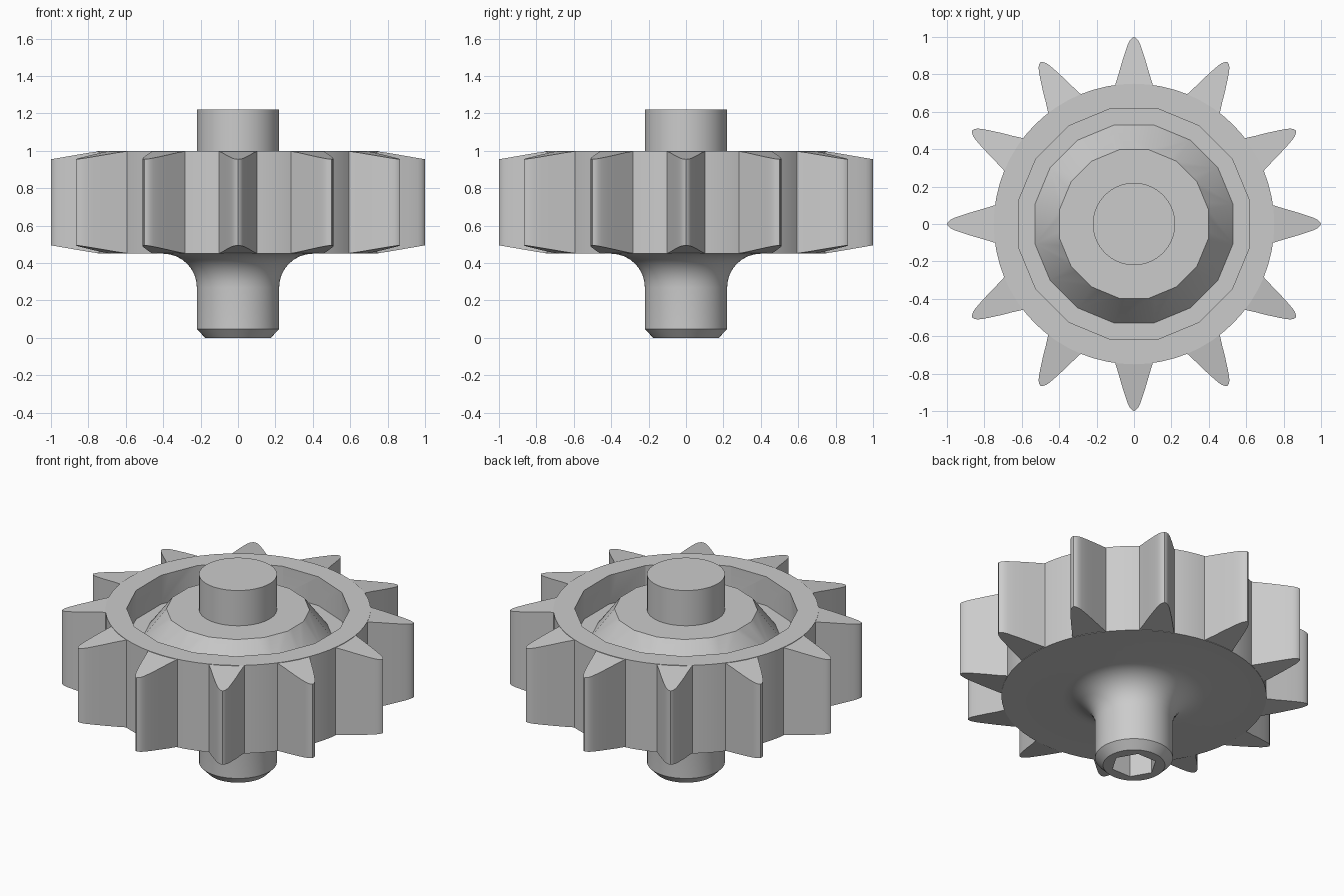
import bpy, bmesh, math
from mathutils import Matrix

cube = bpy.data.objects.get("Cube")
if cube:
    bpy.data.objects.remove(cube, do_unlink=True)

STEEL = bpy.data.materials.new("grey_steel")
STEEL.use_nodes = True
STEEL.diffuse_color = (0.6, 0.6, 0.6, 1)
STEEL.node_tree.nodes["Principled BSDF"].inputs["Base Color"].default_value = (0.6, 0.6, 0.6, 1)


def make_object(name, bm):
    bmesh.ops.recalc_face_normals(bm, faces=bm.faces)
    mesh = bpy.data.meshes.new(name)
    bm.to_mesh(mesh)
    bm.free()
    obj = bpy.data.objects.new(name, mesh)
    obj.data.materials.append(STEEL)
    bpy.context.collection.objects.link(obj)
    return obj


def lathe(name, profile, sides, turn=0.0, closed=False):
    """Revolve (radius, height) points; open profiles get flat end caps."""
    bm = bmesh.new()
    rings = []
    for r, z in profile:
        angles = [turn + math.tau * i / sides for i in range(sides)]
        rings.append([bm.verts.new((r * math.cos(a), r * math.sin(a), z)) for a in angles])
    pairs = list(zip(rings, rings[1:]))
    if closed:
        pairs.append((rings[-1], rings[0]))
    else:
        bm.faces.new(rings[0])
        bm.faces.new(rings[-1])
    for a, b in pairs:
        for i in range(sides):
            j = (i + 1) % sides
            bm.faces.new((a[i], a[j], b[j], b[i]))
    return make_object(name, bm)


def cut(target, cutter):
    cutter.hide_render = True
    mod = target.modifiers.new("cut", 'BOOLEAN')
    mod.operation = 'DIFFERENCE'
    mod.solver = 'EXACT'
    mod.object = cutter
    bpy.context.view_layer.objects.active = target
    bpy.ops.object.modifier_apply(modifier=mod.name)
    bpy.data.objects.remove(cutter, do_unlink=True)


def smooth(obj, degrees):
    bpy.ops.object.select_all(action='DESELECT')
    obj.select_set(True)
    bpy.context.view_layer.objects.active = obj
    bpy.ops.object.shade_smooth_by_angle(angle=math.radians(degrees))


# Wheel and shaft: chamfered foot, filleted neck, disc, upper stub
SHAFT, LOW, HIGH, FILLET = 0.22, 0.45, 1.0, 0.18
profile = [(0.175, 0), (SHAFT, 0.047)]
for i in range(9):
    a = math.pi / 2 * i / 8
    profile.append((SHAFT + FILLET * (1 - math.cos(a)), LOW - FILLET * (1 - math.sin(a))))
profile += [(0.75, LOW), (0.75, HIGH), (SHAFT, HIGH), (SHAFT, 1.22)]
wheel = lathe("wheel_and_shaft", profile, 64)

# Ring recess around the conical hub
recess = lathe("recess_cutter",
               [(0.63, 1.1), (0.63, 0.82), (0.54, 0.82), (0.405, HIGH), (0.405, 1.1)],
               16, math.pi / 16, closed=True)
cut(wheel, recess)

# Hexagonal socket in the foot
cut(wheel, lathe("socket_cutter", [(0.13, -0.1), (0.13, 0.35)], 6))
smooth(wheel, 30)

# Teeth: rounded outline, upper and lower faces tapering to the tip
flank = [(0.735, 0.103), (0.8, 0.083), (0.86, 0.066), (0.92, 0.047),
         (0.96, 0.033), (0.98, 0.023), (0.993, 0.012)]
outline = flank + [(1.0, 0)] + [(r, -w) for r, w in reversed(flank)]
bm = bmesh.new()
for k in range(12):
    spin = Matrix.Rotation(math.tau * k / 12, 4, 'Z')
    top, bottom = [], []
    for r, w in outline:
        drop = 0.001 + 0.044 * max(0, r - 0.745) / 0.255
        for ring, z in ((top, HIGH - drop), (bottom, LOW + drop)):
            v = bm.verts.new((r, w, z))
            v.co = spin @ v.co
            ring.append(v)
    bm.faces.new(top)
    bm.faces.new(bottom)
    for i in range(len(top)):
        j = (i + 1) % len(top)
        bm.faces.new((top[i], top[j], bottom[j], bottom[i]))
teeth = make_object("teeth", bm)
smooth(teeth, 40)
